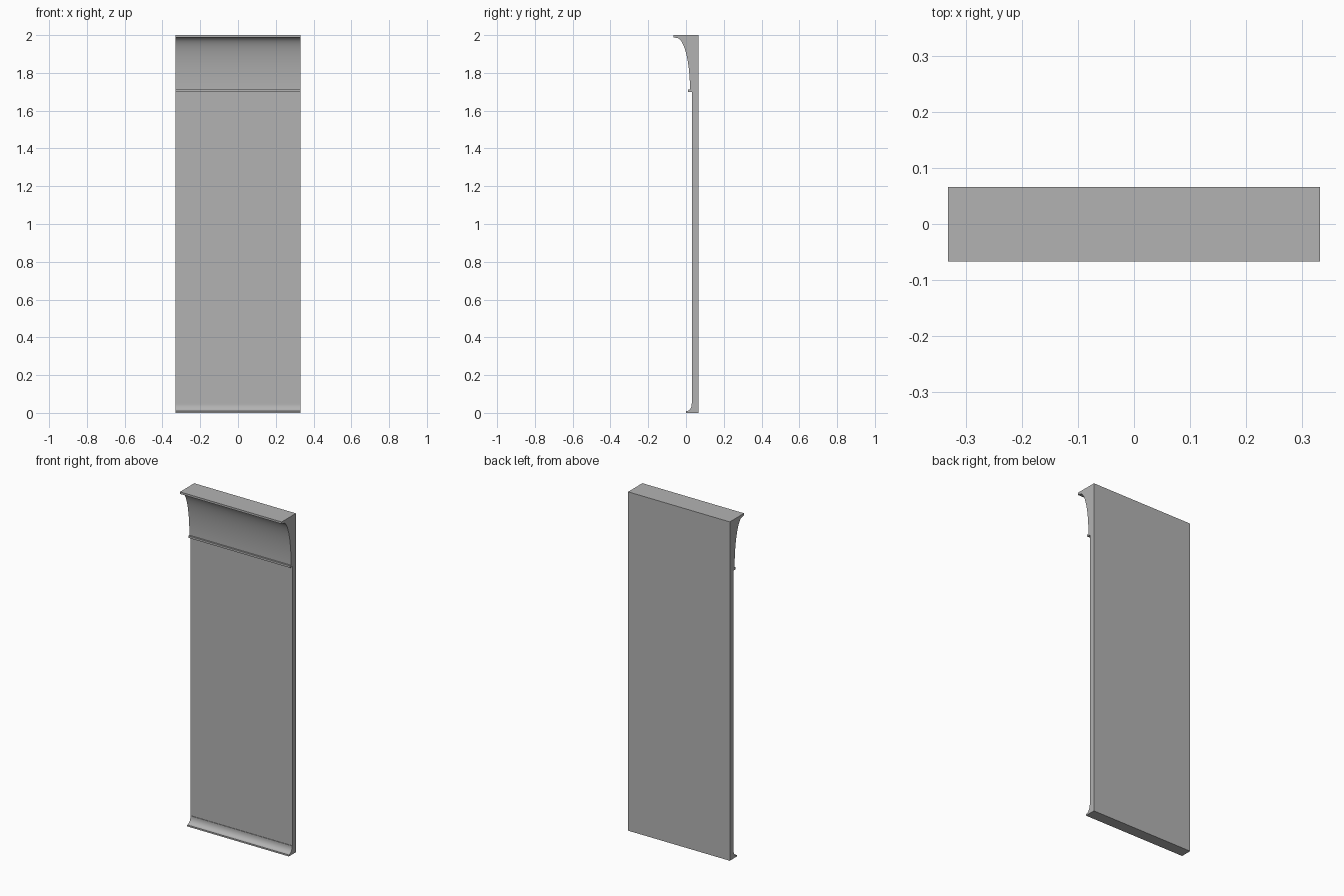
import bpy
import bmesh
from math import cos, sin, pi

cube = bpy.data.objects.get("Cube")
if cube:
    bpy.data.objects.remove(cube, do_unlink=True)

HALF_WIDTH = 0.332
BACK, FACE, LIP = 0.066, 0.033, -0.067

grey = bpy.data.materials.new("plain grey")
grey.use_nodes = True
colour = (0.45, 0.45, 0.45, 1)
grey.diffuse_color = colour
grey.node_tree.nodes["Principled BSDF"].inputs["Base Color"].default_value = colour


def arc(cy, cz, ry, rz, start, end, steps):
    """Points (y, z) along part of an ellipse, angles in quarter turns."""
    angles = [(start + (end - start) * i / steps) * pi / 2 for i in range(steps + 1)]
    return [(cy + ry * cos(a), cz + rz * sin(a)) for a in angles]


# Side profile, from the bottom of the back edge round the front to the top
profile = [(BACK, 0), (0, 0), (0, 0.009)]
# Concave skirting with a small step into the flat panel
profile += arc(0.002, 0.046, 0.028, 0.037, -1, 0, 10)
profile += [(0.03, 0.051), (FACE, 0.051), (FACE, 1.699)]
# Narrow bead under the cornice
profile += [(0.011, 1.699), (0.011, 1.711)]
# Deep cove and top lip
profile += arc(-0.05, 1.711, 0.071, 0.274, 0, 1, 24)
profile += [(LIP, 1.988), (LIP, 2), (BACK, 2)]

# Extrude the profile across the width
bm = bmesh.new()
face = bm.faces.new([bm.verts.new((-HALF_WIDTH, y, z)) for y, z in profile])
side = bmesh.ops.extrude_face_region(bm, geom=[face])
moved = [v for v in side["geom"] if isinstance(v, bmesh.types.BMVert)]
bmesh.ops.translate(bm, verts=moved, vec=(2 * HALF_WIDTH, 0, 0))
bmesh.ops.recalc_face_normals(bm, faces=bm.faces)

mesh = bpy.data.meshes.new("wall_panel")
bm.to_mesh(mesh)
bm.free()
mesh.materials.append(grey)
panel = bpy.data.objects.new("wall_panel", mesh)
bpy.context.collection.objects.link(panel)

# Smooth coves, crisp edges
bpy.context.view_layer.objects.active = panel
panel.select_set(True)
bpy.ops.object.shade_smooth_by_angle(angle=pi / 6)
